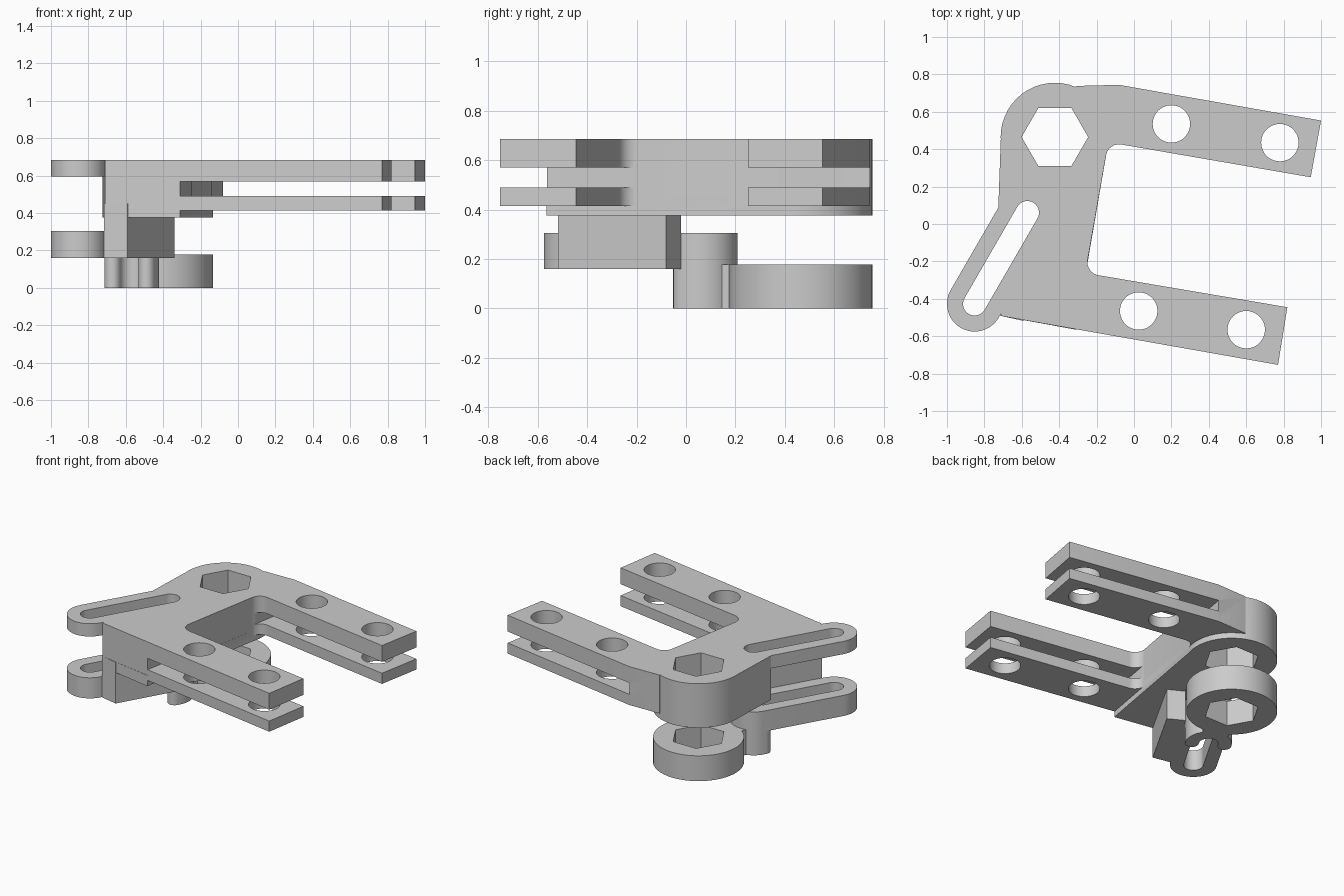
import bpy, bmesh, math
from mathutils import Vector

cube = bpy.data.objects.get("Cube")
if cube:
    bpy.data.objects.remove(cube, do_unlink=True)

grey = bpy.data.materials.new("plain grey")
grey.use_nodes = True
colour = (0.6, 0.6, 0.6, 1)
grey.diffuse_color = colour
grey.node_tree.nodes["Principled BSDF"].inputs["Base Color"].default_value = colour


def arc(c, r, a0, a1, n=24):
    """Points on an arc, angles in degrees."""
    steps = [math.radians(a0 + (a1 - a0) * i / n) for i in range(n + 1)]
    return [(c[0] + r * math.cos(a), c[1] + r * math.sin(a)) for a in steps]


def circle(c, r, n=48):
    return arc(c, r, 0, 360, n)[:-1]


def capsule(a, b, r):
    t = math.degrees(math.atan2(b[1] - a[1], b[0] - a[0]))
    return arc(a, r, t + 90, t + 270) + arc(b, r, t - 90, t + 90)


def fillet(prev, corner, nxt, r, n=8):
    """Rounded corner between two straight edges."""
    p, c, q = Vector(prev), Vector(corner), Vector(nxt)
    u, v = (p - c).normalized(), (q - c).normalized()
    half = u.angle(v) / 2
    centre = c + (u + v).normalized() * r / math.sin(half)
    start = c + u * r / math.tan(half) - centre
    end = c + v * r / math.tan(half) - centre
    return [tuple(centre + start.lerp(end, i / n).normalized() * r) for i in range(n + 1)]


def prism(name, outline, z0, z1):
    bm = bmesh.new()
    face = bm.faces.new([bm.verts.new((x, y, z0)) for x, y in outline])
    new = bmesh.ops.extrude_face_region(bm, geom=[face])["geom"]
    verts = [g for g in new if isinstance(g, bmesh.types.BMVert)]
    bmesh.ops.translate(bm, verts=verts, vec=(0, 0, z1 - z0))
    bmesh.ops.recalc_face_normals(bm, faces=bm.faces)
    mesh = bpy.data.meshes.new(name)
    bm.to_mesh(mesh)
    bm.free()
    mesh.materials.append(grey)
    ob = bpy.data.objects.new(name, mesh)
    bpy.context.collection.objects.link(ob)
    return ob


def combine(base, other, operation):
    """Apply one boolean and remove the helper."""
    mod = base.modifiers.new(operation, "BOOLEAN")
    mod.operation, mod.solver, mod.object = operation, "EXACT", other
    deps = bpy.context.evaluated_depsgraph_get()
    mesh = bpy.data.meshes.new_from_object(base.evaluated_get(deps))
    base.modifiers.clear()
    base.data = mesh
    bpy.data.objects.remove(other, do_unlink=True)


def add(name, outline, z0, z1):
    combine(bracket, prism(name, outline, z0, z1), "UNION")


def cut(name, outline, z0, z1):
    combine(bracket, prism(name, outline, z0, z1), "DIFFERENCE")


hub, hub_r = (-0.423, 0.465), 0.29
slot_a, slot_b = (-0.852, -0.427), (-0.57, 0.061)
tab_r, slot_r = 0.148, 0.062
heel, front_root = (-0.71, -0.492), (-0.31, -0.565)
front_in, back_in = (-0.26, -0.262), (-0.137, 0.437)
front_tip, back_tip = (0.82, -0.445), (0.945, 0.25)

# Main plate with two slanted arms, its left edge running up beside the hub
plate = [heel, (0.77, -0.753), front_tip]
plate += fillet(front_tip, front_in, back_in, 0.07)
plate += fillet(front_in, back_in, back_tip, 0.07)
plate += [back_tip, (1.0, 0.553), (-0.08, 0.744), (-0.31, 0.738), hub,
          (-0.712, 0.46), (-0.725, 0.1)]
bracket = prism("clamp_bracket", plate, 0.415, 0.685)

# Horizontal gap that splits each arm into a fork
cut("fork_gap", [(-0.327, -0.665), (1.2, -0.9), (1.2, 0.9), (-0.053, 0.9)], 0.49, 0.57)

# Hub and thin pad beneath the plate
add("pad", [heel, front_root, back_in, hub, (-0.712, 0.46), (-0.725, 0.1)], 0.375, 0.45)
add("upper_hub", circle(hub, hub_r), 0.375, 0.685)

# Post that carries the lower tab
add("post", [(-0.76, -0.47), heel, (-0.59, -0.518), (-0.34, -0.08),
             (-0.43, -0.03), (-0.5, 0.01)], 0.16, 0.45)

# Clearance between the tabs, then the tabs themselves
cut("clearance", capsule(slot_a, slot_b, tab_r), 0.305, 0.595)
for label, z0, z1 in (("upper_tab", 0.595, 0.685), ("lower_tab", 0.16, 0.305)):
    add(label, capsule(slot_a, slot_b, tab_r), z0, z1)

# Horseshoe below the slot end, necked to the lower hub
end = Vector(slot_b)
axis = (end - Vector(slot_a)).normalized()
side = Vector((axis.y, -axis.x))
legs = end - axis * 0.02
horseshoe = arc(slot_b, tab_r, -30, 150)
horseshoe += [tuple(legs - side * tab_r), tuple(legs + side * tab_r)]
add("horseshoe", horseshoe, 0, 0.25)
for s in (-1, 1):
    tip = legs + side * s * (tab_r + slot_r) / 2
    add("horseshoe_tip", circle(tip, 0.043, 24), 0, 0.25)
add("lower_hub", circle(hub, hub_r), 0, 0.178)
neck = (Vector(hub) - end).normalized()
across = Vector((neck.y, -neck.x)) * 0.085
ends = (end + neck * 0.11, end + neck * 0.2)
add("neck", [tuple(p) for p in (ends[0] - across, ends[0] + across,
                                ends[1] + across, ends[1] - across)], 0, 0.178)

# Openings: long slot, hexagon socket, bolt holes
cut("slot", capsule(slot_a, slot_b, slot_r), -0.1, 0.8)
cut("hex_socket", circle(hub, 0.178, 6), -0.1, 0.8)
for hole in ((0.2, 0.535), (0.78, 0.435), (0.025, -0.465), (0.6, -0.565)):
    cut("bolt_hole", circle(hole, 0.1), 0.3, 0.8)

# Smooth the round walls and keep crisp edges
bpy.ops.object.select_all(action="DESELECT")
bracket.select_set(True)
bpy.context.view_layer.objects.active = bracket
bpy.ops.object.shade_smooth_by_angle(angle=math.radians(30))
